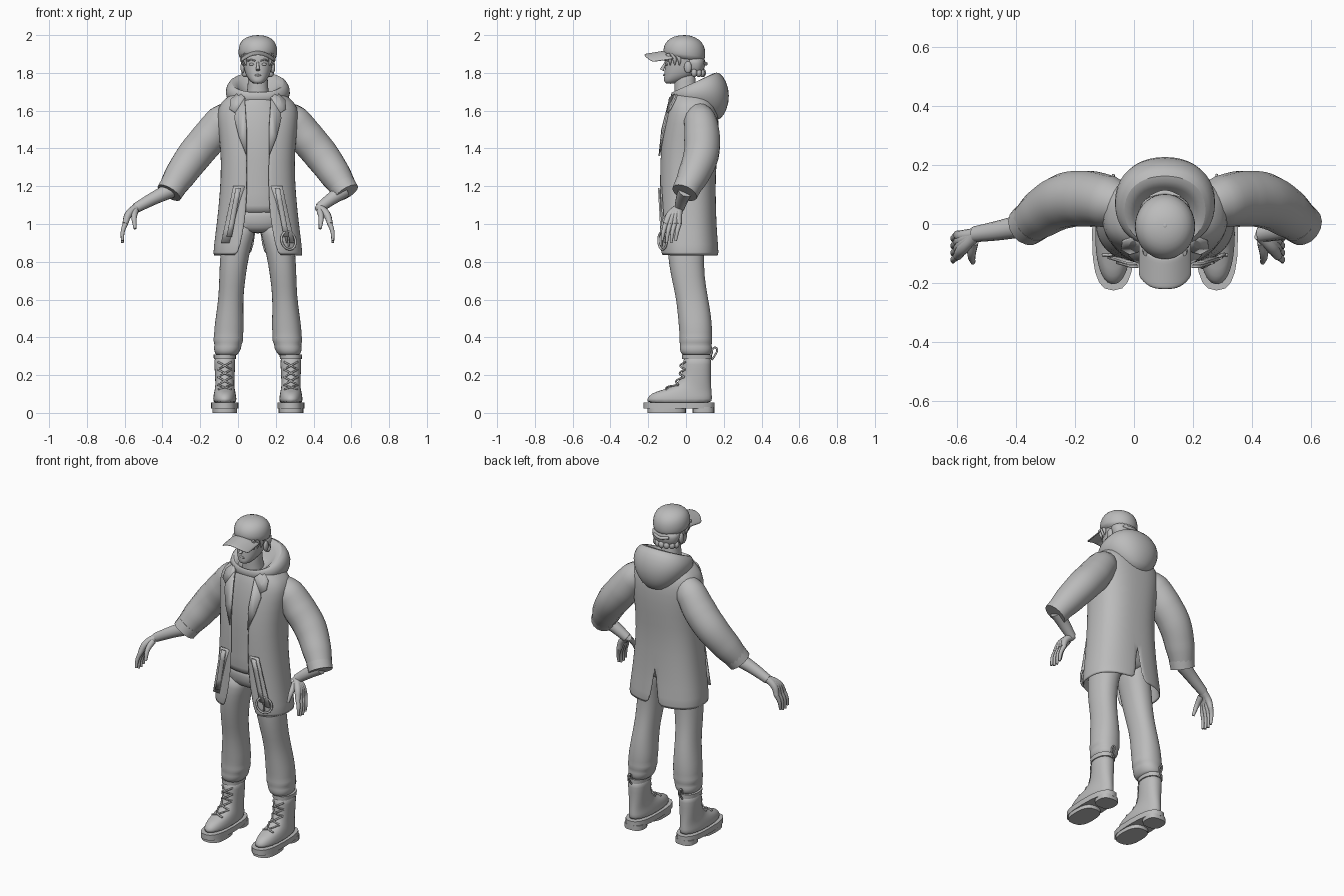
import bpy, bmesh, math
from mathutils import Vector

if "Cube" in bpy.data.objects:
    bpy.data.objects.remove(bpy.data.objects["Cube"])

MID = 0.105  # centre line of the body
grey = bpy.data.materials.new("plain_grey")
grey.use_nodes = True
tone = (0.5, 0.5, 0.5, 1)
grey.diffuse_color = tone
grey.node_tree.nodes["Principled BSDF"].inputs["Base Color"].default_value = tone


def finish(name, bm, mirror=False, subsurf=0, thick=0, angle=50):
    """Turn a bmesh into an object standing on the centre line."""
    bmesh.ops.recalc_face_normals(bm, faces=bm.faces)
    mesh = bpy.data.meshes.new(name)
    bm.to_mesh(mesh)
    bm.free()
    obj = bpy.data.objects.new(name, mesh)
    obj.location.x = MID
    bpy.context.collection.objects.link(obj)
    mesh.materials.append(grey)
    if mirror:
        mod = obj.modifiers.new("mirror", "MIRROR")
        mod.use_clip = True
    if thick:
        mod = obj.modifiers.new("thickness", "SOLIDIFY")
        mod.thickness = thick
        mod.offset = -1
    if subsurf:
        mod = obj.modifiers.new("smooth", "SUBSURF")
        mod.levels = mod.render_levels = subsurf
    bpy.ops.object.select_all(action="DESELECT")
    obj.select_set(True)
    bpy.context.view_layer.objects.active = obj
    bpy.ops.object.shade_smooth_by_angle(angle=math.radians(angle))
    return obj


def power(v, e):
    return math.copysign(abs(v) ** e, v)


def skin(bm, rings, closed):
    rows = [[bm.verts.new(p) for p in ring] for ring in rings]
    for a, b in zip(rows, rows[1:]):
        n = len(a)
        for i in range(n if closed else n - 1):
            j = (i + 1) % n
            bm.faces.new((a[i], a[j], b[j], b[i]))
    return rows


def loft(name, rings, e=0.9, n=20, caps=True, **options):
    """Rings are (centre x, half width, front y, back y, front z, back z)."""
    bm = bmesh.new()
    loops = []
    for cx, hw, yf, yb, zf, zb in rings:
        loop = []
        for i in range(n):
            t = math.tau * i / n
            s, c = power(math.sin(t), e), power(math.cos(t), e)
            k = (1 - c) / 2
            loop.append((cx + hw * s, yf + (yb - yf) * k, zf + (zb - zf) * k))
        loops.append(loop)
    rows = skin(bm, loops, True)
    if caps:
        bm.faces.new(rows[0])
        bm.faces.new(rows[-1])
    return finish(name, bm, **options)


def level(cx, rows):
    """Flat rings from (z, half width, front y, back y)."""
    return [(cx, hw, yf, yb, z, z) for z, hw, yf, yb in rows]


def tube(name, points, radii, cyclic=False, sides=4):
    """Smooth round tube with a radius for each point."""
    curve = bpy.data.curves.new(name, "CURVE")
    curve.dimensions = "3D"
    curve.bevel_depth = 1
    curve.bevel_resolution = sides
    curve.resolution_u = 6
    curve.use_fill_caps = True
    spline = curve.splines.new("BEZIER")
    spline.use_cyclic_u = cyclic
    spline.bezier_points.add(len(points) - 1)
    for i, (bp, p) in enumerate(zip(spline.bezier_points, points)):
        bp.co = p
        bp.radius = radii[i] if isinstance(radii, (list, tuple)) else radii
        bp.handle_left_type = bp.handle_right_type = "AUTO"
    curve.materials.append(grey)
    obj = bpy.data.objects.new(name, curve)
    obj.location.x = MID
    bpy.context.collection.objects.link(obj)
    return obj


def ball(name, centre, size, mirror=False):
    bm = bmesh.new()
    bmesh.ops.create_uvsphere(bm, u_segments=16, v_segments=10, radius=1)
    for v in bm.verts:
        v.co = Vector(centre) + Vector(a * b for a, b in zip(v.co, size))
    return finish(name, bm, mirror=mirror)


# Coat body: (z, half width, front y, back y, half gap, half vent)
COAT = [(1.71, .10, -.06, .11, .07, 0), (1.67, .17, -.085, .14, .07, 0),
        (1.62, .215, -.10, .165, .065, 0), (1.54, .215, -.12, .175, .06, 0),
        (1.4, .197, -.14, .17, .06, 0), (1.25, .195, -.143, .155, .055, 0),
        (1.07, .21, -.142, .16, .06, 0), (.95, .225, -.142, .165, .08, .012),
        (.83, .24, -.145, .178, .105, .03)]
E = 0.8


def coat_y(x, z):
    """Front surface of the coat."""
    for a, b in zip(COAT, COAT[1:]):
        if a[0] >= z >= b[0]:
            k = (a[0] - z) / (a[0] - b[0])
            hw, yf, yb = (a[i] + (b[i] - a[i]) * k for i in (1, 2, 3))
            r = min(1, abs(x) / hw)
            return (yf + yb) / 2 - (yb - yf) / 2 * (1 - r ** (2 / E)) ** (E / 2)


bm = bmesh.new()
rings = []
for z, hw, yf, yb, gap, vent in COAT:
    t0 = math.asin((gap / hw) ** (1 / E))
    t1 = math.pi - math.asin((vent / hw) ** (1 / E))
    ring = []
    for i in range(17):
        t = t0 + (t1 - t0) * i / 16
        x = hw * power(math.sin(t), E) if i < 16 else vent
        ring.append((x, (yf + yb) / 2 - (yb - yf) / 2 * power(math.cos(t), E), z))
    rings.append(ring)
skin(bm, rings, False)
finish("coat", bm, mirror=True, subsurf=1, thick=.012)


def plate(name, outline, lift=.008, thick=.009):
    """Flat piece laid on the coat front from (x, z) points."""
    bm = bmesh.new()
    bm.faces.new([bm.verts.new((x, coat_y(x, z) - lift, z)) for x, z in outline])
    bmesh.ops.triangulate(bm, faces=bm.faces)
    finish(name, bm, mirror=True, thick=thick)


plate("lapel", [(.06, 1.36), (.10, 1.46), (.125, 1.56), (.12, 1.59), (.07, 1.67), (.06, 1.5)])
plate("upper_collar", [(.07, 1.67), (.12, 1.59), (.15, 1.61), (.145, 1.66), (.10, 1.70)], .01)

# Pocket welts and the hanging straps
for side, label in ((-1, "right"), (1, "left")):
    def strip(name, top, bottom, half, lift):
        bm = bmesh.new()
        rows = []
        for k in (0, .25, .5, .75, 1):
            x = top[0] + (bottom[0] - top[0]) * k
            z = top[1] + (bottom[1] - top[1]) * k
            y = coat_y(x, z) - lift
            rows.append([(side * (x - half), y, z), (side * (x + half), y, z)])
        skin(bm, rows, False)
        finish(name, bm, thick=.009)
    strip(label + "_pocket_welt", (.10, 1.2), (.165, .90), .03, .006)
    strip(label + "_strap", (.103, 1.19), (.152, .93), .014, .018)
ring = [(.135, .95), (.185, .945), (.19, .875), (.14, .88)]
tube("strap_buckle", [(x, coat_y(x, z) - .015, z) for x, z in ring], .006, True)
tube("buckle_pin", [(x, coat_y(x, z) - .017, z) for x, z in ((.16, .95), (.165, .88))], .005)

# Hood lying on the shoulders
loft("hood", [(0, hw, yf, yb, zf, zb) for hw, yf, yb, zf, zb in (
    (.05, .08, .17, 1.58, 1.54), (.11, -.0, .205, 1.60, 1.58),
    (.155, -.07, .23, 1.635, 1.64), (.178, -.085, .23, 1.665, 1.72),
    (.165, -.08, .20, 1.69, 1.785), (.14, -.075, .165, 1.70, 1.81),
    (.11, -.065, .125, 1.69, 1.79), (.08, -.05, .09, 1.67, 1.70))],
    subsurf=1)

# Shirt, hips and neck
loft("shirt", level(0, [(1.055, .16, -.115, .12), (1.07, .165, -.12, .125),
     (1.25, .16, -.12, .13), (1.42, .17, -.125, .14), (1.58, .17, -.105, .14),
     (1.66, .11, -.08, .10), (1.69, .07, -.07, .07)]), subsurf=1)
loft("hips", level(0, [(.95, .09, -.06, .08), (.975, .165, -.095, .12),
     (1.04, .17, -.105, .13), (1.1, .155, -.1, .12)]), subsurf=1)
loft("neck", level(0, [(1.64, .075, -.07, .075), (1.70, .056, -.06, .06),
     (1.76, .053, -.065, .05), (1.81, .053, -.06, .05)]), subsurf=1)

# Head with face details
loft("head", level(0, [(1.742, .022, -.108, -.06), (1.755, .04, -.118, -.02),
     (1.78, .06, -.116, .04), (1.805, .07, -.115, .07), (1.835, .077, -.112, .082),
     (1.86, .08, -.11, .088), (1.9, .085, -.112, .09), (1.94, .07, -.09, .07)]), subsurf=1)
tube("nose", [(0, -.108, 1.855), (0, -.118, 1.835), (0, -.128, 1.815)], [.006, .008, .011])
tube("lips", [(-.022, -.106, 1.785), (0, -.116, 1.788), (.022, -.106, 1.785)], [.003, .006, .003])
ball("eye", (.033, -.103, 1.845), (.014, .008, .007), mirror=True)
ball("ear", (.08, .01, 1.83), (.012, .02, .032), mirror=True)
for s in (-1, 1):
    tube("eyebrow", [(s * .014, -.112, 1.864), (s * .035, -.108, 1.869), (s * .055, -.09, 1.863)], .004)
    for i in range(3):
        x = s * (.062 + .008 * i)
        y = -.085 + .025 * i
        tube("hair_lock", [(x, y - .012, 1.9), (x + s * .006, y, 1.87), (x, y, 1.84)], [.012, .01, .003])

# Back hair in loose curls
loft("back_hair", level(0, [(1.785, .05, .02, .075), (1.81, .077, .0, .095),
     (1.85, .088, -.01, .105), (1.89, .088, -.02, .1)]), subsurf=1)
for i in range(7):
    t = math.pi * (i + .5) / 7
    ball("hair_curl", (.07 * math.cos(t), .03 + .06 * math.sin(t), 1.80), (.018, .016, .022))

# Cap with brim and button
loft("cap_crown", [(0, hw, yf, yb, zf, zb) for hw, yf, yb, zf, zb in (
    (.098, -.116, .098, 1.885, 1.845), (.104, -.122, .104, 1.91, 1.885),
    (.104, -.12, .104, 1.94, 1.925), (.092, -.102, .088, 1.972, 1.962),
    (.062, -.068, .054, 1.993, 1.988), (.02, -.025, .012, 2.0, 2.0))], subsurf=1, e=1)
ball("cap_button", (0, -.006, 1.996), (.009, .009, .005))
tube("cap_strap", [(-.05, .088, 1.855), (0, .106, 1.848), (.05, .088, 1.855)], .009)
bm = bmesh.new()
rows = []
for k in range(6):
    row = []
    for i in range(13):
        u = -1 + i / 6
        root = -.115 * math.sqrt(1 - .75 * u * u)
        tip = -.222 + .045 * abs(u) ** 3
        y = root + (tip - root) * k / 5
        row.append((.092 * u, y, 1.918 - .04 * u * u - .018 * k / 5))
    rows.append(row)
skin(bm, rows, False)
finish("cap_brim", bm, thick=.008, subsurf=1)

# Trousers and boots
for side, label in ((-1, "right_"), (1, "left_")):
    leg = [(.30, .165, .05, -.01, .12), (.315, .165, .064, -.03, .135), (.345, .16, .075, -.035, .14),
           (.36, .158, .07, -.032, .135), (.385, .156, .083, -.037, .142), (.41, .155, .076, -.035, .138),
           (.44, .153, .08, -.037, .14), (.53, .148, .072, -.045, .132), (.62, .142, .066, -.055, .115),
           (.72, .135, .07, -.08, .098), (.85, .122, .078, -.1, .095), (.94, .1, .085, -.1, .105),
           (1.02, .09, .08, -.09, .115)]
    loft(label + "trouser_leg", [(side * cx, hw, yf, yb, z, z) for z, cx, hw, yf, yb in leg], subsurf=1)
    cx = side * .175
    loft(label + "boot", level(cx, [(.045, .062, -.212, .14), (.075, .063, -.21, .14),
         (.105, .058, -.185, .138), (.122, .054, -.125, .136), (.145, .05, -.055, .134),
         (.19, .052, -.022, .132), (.26, .056, -.018, .134), (.305, .057, -.015, .135)]), subsurf=1)
    loft(label + "boot_collar", level(cx, [(.285, .058, -.02, .138), (.31, .06, -.02, .138)]))
    for part, low, high, yf, yb, hw in (("sole", .022, .055, -.225, .152, .072),
                                        ("front_tread", 0, .03, -.205, .0, .066),
                                        ("heel", 0, .03, .035, .15, .06)):
        loft(label + part, level(cx, [(low, hw, yf, yb), (high, hw, yf, yb)]), e=.75)
    # Laces cross up the front of the boot
    steps = [(.125, -.125), (.148, -.06), (.19, -.028), (.23, -.024), (.27, -.022)]
    for (z0, y0), (z1, y1) in zip(steps, steps[1:]):
        for s in (-1, 1):
            tube(label + "lace", [(cx - s * .036, y0 + .02, z0), (cx, (y0 + y1) / 2 - .008, (z0 + z1) / 2),
                                  (cx + s * .036, y1 + .02, z1)], .005, sides=2)
    tube(label + "pull_loop", [(cx, .135, .28), (cx, .15, .30), (cx, .163, .34), (cx, .148, .345),
                               (cx, .135, .31)], .005, sides=2)

# Arms; the forearms bend differently on each side
for side, label, wrist in ((-1, "right_", -.645), (1, "left_", .325)):
    tube(label + "sleeve", [(side * x, y, z) for x, y, z in (
        (.12, .055, 1.6), (.19, .075, 1.545), (.26, .085, 1.455), (.335, .08, 1.365),
        (.41, .04, 1.26), (.468, -.005, 1.17))], [.06, .088, .096, .094, .084, .066], sides=6)
    tube(label + "cuff", [(side * .445, .012, 1.205), (side * .47, -.007, 1.165)], [.073, .07], sides=6)
    tube(label + "forearm", [(side * .46, 0, 1.18), (side * .46 * .5 + wrist * .5, -.02, 1.135),
                             (wrist, -.035, 1.085)], [.042, .034, .027])

    def at(dx, y, z):
        return (wrist + side * dx, y, z)
    # Palm and fingers hang down from the wrist
    for i in range(4):
        y = -.025 - .024 * i
        low = .91 - .012 * math.sin(i * 1.1)
        tube(label + "palm", [at(-.005, -.035, 1.09), at(.04, y * .6 - .025, 1.05),
                              at(.058, y - .012, 1.0)], [.022, .02, .015])
        tube(label + "finger", [at(.055, y - .01, 1.005), at(.07, y - .022, .96),
                                at(.072, y - .03, low)], [.014, .011, .007])
    tube(label + "thumb", [at(.005, -.06, 1.07), at(.01, -.105, 1.03), at(.005, -.13, .975)],
         [.019, .014, .008])
